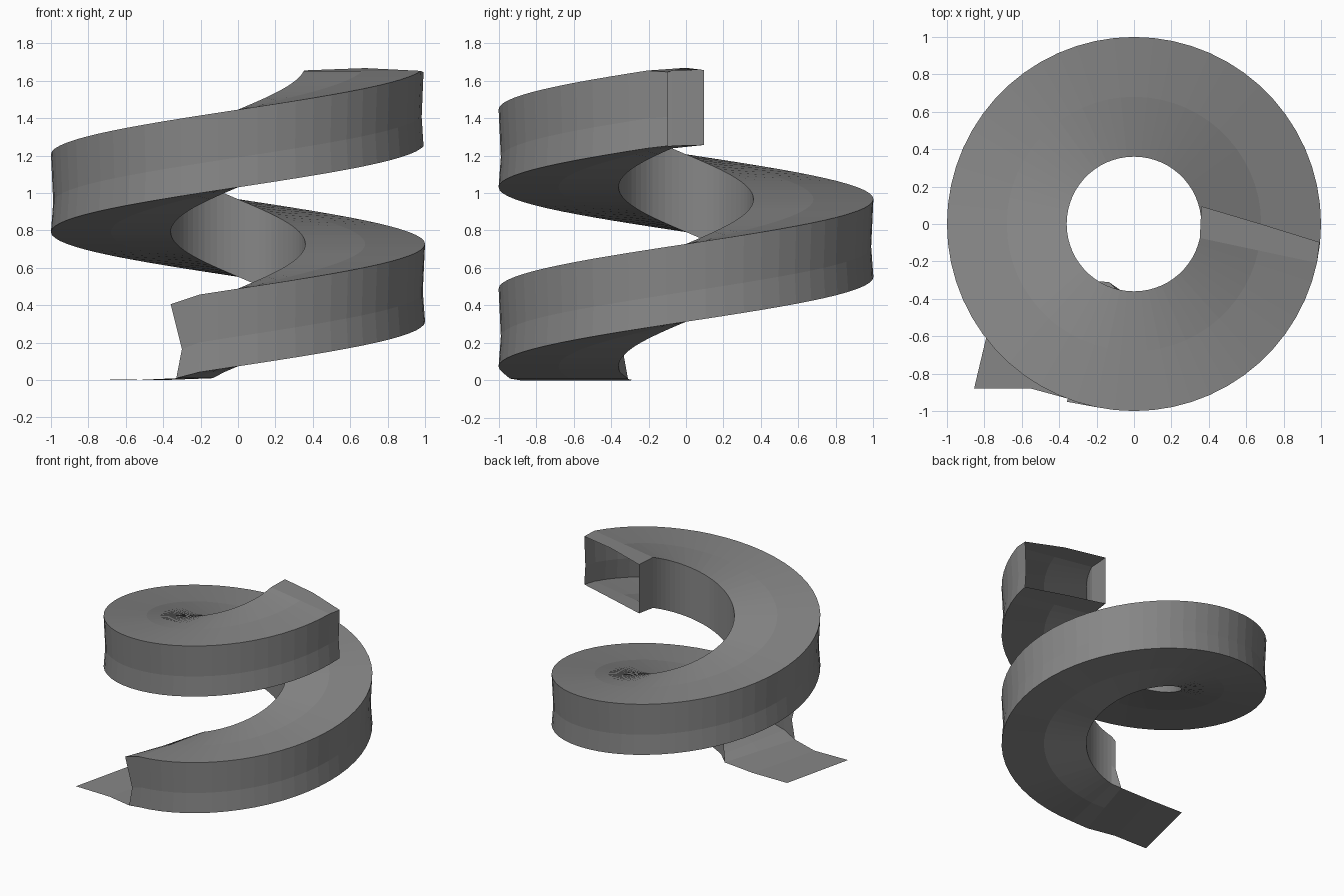
import bpy, bmesh, math

if "Cube" in bpy.data.objects:
    bpy.data.objects.remove(bpy.data.objects["Cube"])

R_IN, R_OUT, HEIGHT, PITCH = 0.36, 1.0, 0.415, 0.957


def helix_ring(deg):
    """Closed box section of the tube: floor, outer wall, roof, inner wall."""
    a = math.radians(deg)
    z = 0.317 + PITCH * deg / 360
    prof = [(R_IN, 0), (0.68, 0), (R_OUT, 0), (0.988, 0.16),
            (R_OUT, HEIGHT), (0.68, HEIGHT), (R_IN, HEIGHT), (R_IN, 0.16)]
    return [(r * math.cos(a), r * math.sin(a), z + h) for r, h in prof]


# Flared mouth at the bottom
start = [(-0.135, -0.31, 0.014), (-0.23, -0.62, 0.014), (-0.33, -0.94, 0.014),
         (-0.30, -0.945, 0.17), (-0.36, -0.95, 0.41), (-0.225, -0.645, 0.42),
         (-0.105, -0.345, 0.43), (-0.105, -0.34, 0.18)]
# Skewed open mouth at the top
end = [(0.36, 0.095, 1.26), (0.68, 0.0, 1.26), (0.992, -0.097, 1.255),
       (0.982, -0.097, 1.41), (0.992, -0.097, 1.65), (0.68, 0.0, 1.672),
       (0.36, 0.095, 1.66), (0.36, 0.095, 1.41)]
rings = [start] + [helix_ring(d) for d in range(-102, 349, 6)] + [end]

bm = bmesh.new()
grid = [[bm.verts.new(p) for p in ring] for ring in rings]
for a, b in zip(grid, grid[1:]):
    for i in range(8):
        j = (i + 1) % 8
        bm.faces.new((a[i], a[j], b[j], b[i]))

# Flat run-out tongue continuing the floor
prev = grid[0][:3]
for row in ([(-0.40, -0.295, 0.004), (-0.48, -0.59, 0.004), (-0.55, -0.88, 0.004)],
            [(-0.715, -0.29, 0.008), (-0.785, -0.585, 0.008), (-0.855, -0.88, 0.008)]):
    cur = [bm.verts.new(p) for p in row]
    for i in range(2):
        bm.faces.new((cur[i], cur[i + 1], prev[i + 1], prev[i]))
    prev = cur

# Rest the lowest point on the ground
low = min(v.co.z for v in bm.verts)
for v in bm.verts:
    v.co.z -= low
bmesh.ops.recalc_face_normals(bm, faces=bm.faces[:])
# Make the tube face outward
if sum(f.normal.x * f.calc_center_median().x + f.normal.y * f.calc_center_median().y
       for f in bm.faces if abs(f.normal.z) < 0.5 and f.calc_center_median().xy.length > 0.8) < 0:
    bmesh.ops.reverse_faces(bm, faces=bm.faces[:])

mesh = bpy.data.meshes.new("spiral_slide")
bm.to_mesh(mesh)
bm.free()
obj = bpy.data.objects.new("spiral_slide", mesh)
bpy.context.collection.objects.link(obj)

# Dark grey surface
mat = bpy.data.materials.new("dark_grey")
mat.diffuse_color = (0.24, 0.24, 0.24, 1)
mat.use_nodes = True
mat.node_tree.nodes["Principled BSDF"].inputs["Base Color"].default_value = mat.diffuse_color
mesh.materials.append(mat)
